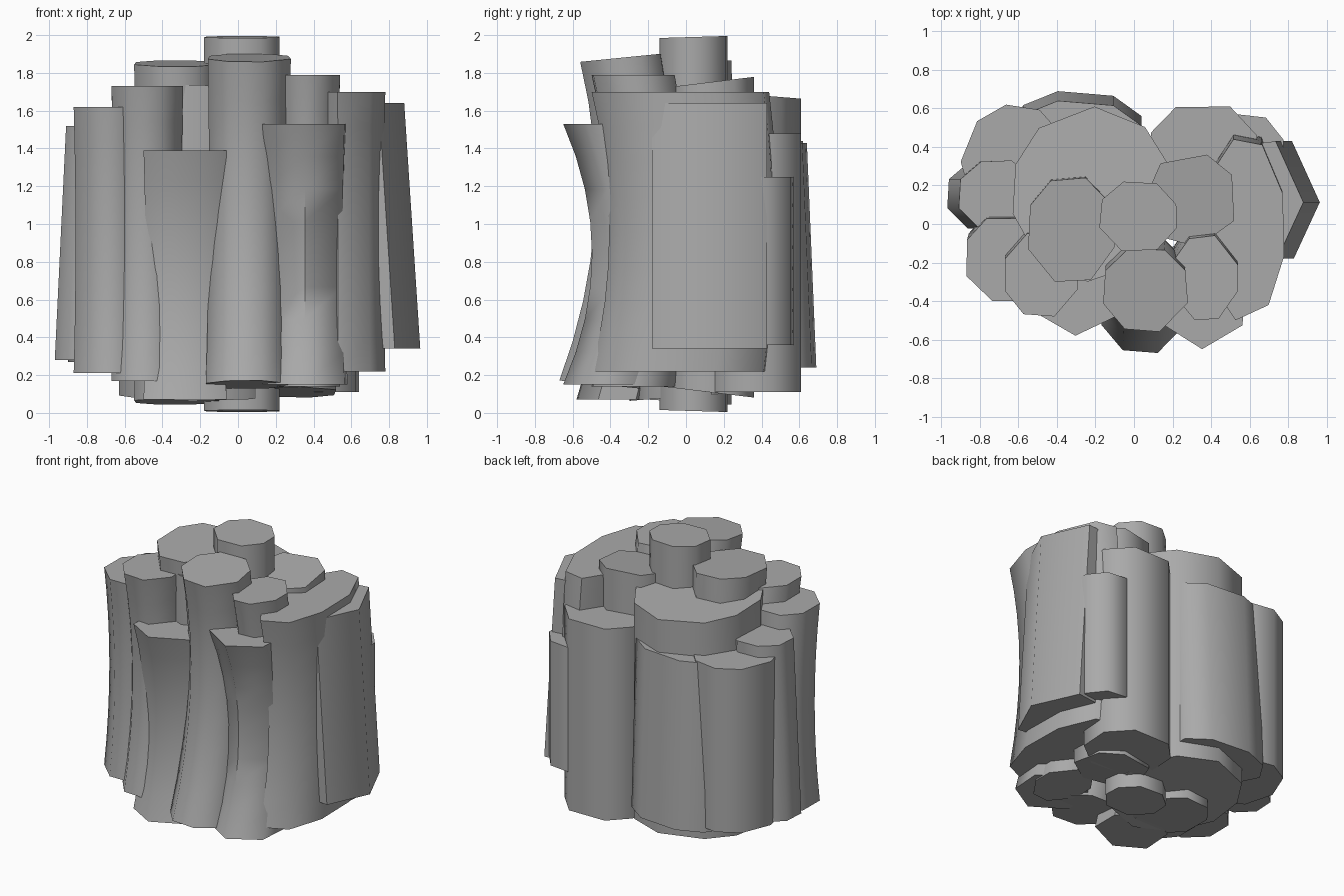
import bpy
import bmesh
import math
import random

random.seed(4)
if "Cube" in bpy.data.objects:
    bpy.data.objects.remove(bpy.data.objects["Cube"], do_unlink=True)

stone = bpy.data.materials.new("grey stone")
stone.use_nodes = True
stone.diffuse_color = (0.4, 0.4, 0.4, 1)
stone.node_tree.nodes["Principled BSDF"].inputs["Base Color"].default_value = (0.4, 0.4, 0.4, 1)
stone.node_tree.nodes["Principled BSDF"].inputs["Roughness"].default_value = 0.9


def column(name, x_range, y_range, z_range, bow=0.0, lean=(0, 0), slope=0.0, sides=8, turn=0.5):
    """Many-sided stone column, bowed backwards at mid height, its foot shifted by lean."""
    cx, cy = sum(x_range) / 2, sum(y_range) / 2
    angles = [math.tau * (i + turn + random.uniform(-0.15, 0.15)) / sides for i in range(sides)]
    outline = [(math.cos(a), math.sin(a)) for a in angles]

    def fit(values, limits):
        low, high = min(values), max(values)
        return [limits[0] + (v - low) / (high - low) * (limits[1] - limits[0]) for v in values]

    xs = fit([p[0] for p in outline], x_range)
    ys = fit([p[1] for p in outline], y_range)
    bm = bmesh.new()
    rings = []
    levels = 8
    for k in range(levels + 1):
        t = k / levels
        curve = 1 - (2 * t - 1) ** 2
        shrink = 1 - 0.05 * curve * (bow > 0)
        ring = []
        for x, y in zip(xs, ys):
            z = z_range[0] + t * (z_range[1] - z_range[0])
            z += slope * (y - cy) * (2 * t - 1)
            ring.append(bm.verts.new((cx + (x - cx) * shrink + lean[0] * (1 - t),
                                      cy + (y - cy) * shrink + bow * curve + lean[1] * (1 - t), z)))
        rings.append(ring)
    for low, high in zip(rings, rings[1:]):
        for i in range(sides):
            j = (i + 1) % sides
            bm.faces.new((low[i], low[j], high[j], high[i]))
    bm.faces.new(rings[0][::-1])
    bm.faces.new(rings[-1])
    mesh = bpy.data.meshes.new(name)
    bm.to_mesh(mesh)
    bm.free()
    mesh.materials.append(stone)
    obj = bpy.data.objects.new(name, mesh)
    bpy.context.collection.objects.link(obj)
    bpy.ops.object.select_all(action="DESELECT")
    obj.select_set(True)
    bpy.context.view_layer.objects.active = obj
    bpy.ops.object.shade_smooth_by_angle(angle=math.radians(62))


# Core columns, the tallest
column("core_column", (-0.18, 0.22), (-0.14, 0.22), (0.01, 1.99), slope=0.03)
column("front_core_column", (-0.16, 0.28), (-0.56, -0.13), (0.15, 1.88),
       bow=0.12, lean=(-0.01, -0.11), slope=0.1)
column("right_core_column", (-0.55, -0.1), (-0.3, 0.24), (0.06, 1.85), bow=0.03, slope=0.06)
column("left_core_column", (0.05, 0.52), (-0.12, 0.36), (0.11, 1.75), sides=7, slope=0.12)

# Front columns, bowed inwards
column("front_left_column", (0.2, 0.54), (-0.5, -0.06), (0.14, 1.79), bow=0.09)
column("front_right_column", (-0.67, -0.29), (-0.48, -0.05), (0.17, 1.73), bow=0.08)
column("front_left_stub", (0.13, 0.58), (-0.65, -0.15), (0.15, 1.53), bow=0.14, sides=6)
column("front_right_stub", (-0.5, -0.06), (-0.58, -0.15), (0.07, 1.39), bow=0.1, sides=6)

# Side columns
column("right_column", (-0.87, -0.47), (-0.4, 0.03), (0.21, 1.62), bow=0.04)
column("outer_right_column", (-0.91, -0.5), (-0.03, 0.33), (0.28, 1.52), lean=(-0.06, 0))
column("left_column", (0.36, 0.78), (-0.5, 0.44), (0.22, 1.7), bow=0.07, sides=9)
column("outer_left_column", (0.42, 0.88), (-0.18, 0.43), (0.34, 1.64), lean=(0.085, 0),
       sides=6, turn=0.0)

# Back columns
column("back_middle_column", (-0.63, 0.19), (-0.3, 0.61), (0.1, 1.7), slope=-0.08, sides=10)
column("back_left_column", (0.08, 0.64), (0.1, 0.61), (0.11, 1.48), sides=8)
column("back_left_stub", (0.4, 0.78), (0.1, 0.57), (0.36, 1.25))
column("back_right_column", (-0.66, 0.04), (0.2, 0.64), (0.24, 1.43), lean=(0, 0.05), sides=9)
column("outer_back_right_column", (-0.9, -0.34), (0.0, 0.62), (0.27, 1.44), sides=9)
